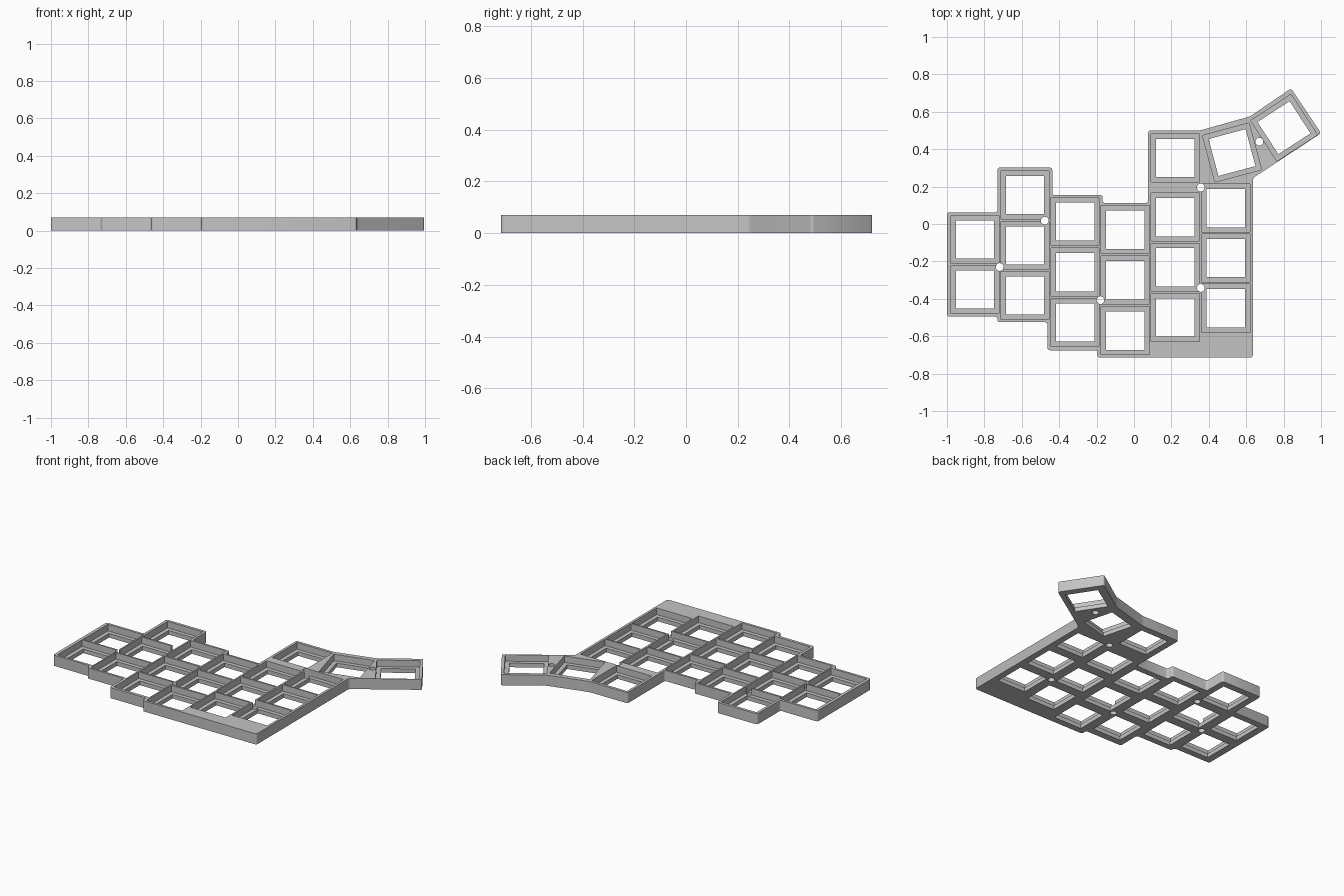
import bpy, bmesh, math
from mathutils import Matrix

if "Cube" in bpy.data.objects:
    bpy.data.objects.remove(bpy.data.objects["Cube"])

HEIGHT = 0.07      # full case height
LEDGE = 0.027      # thickness of the switch plate under each pocket
POCKET = 0.258     # key pocket side
HOLE = 0.205       # switch opening side

grey = bpy.data.materials.new("light grey")
grey.diffuse_color = (0.55, 0.55, 0.55, 1)
grey.use_nodes = True
grey.node_tree.nodes["Principled BSDF"].inputs["Base Color"].default_value = grey.diffuse_color


def make_object(name, bm):
    bmesh.ops.recalc_face_normals(bm, faces=bm.faces)
    mesh = bpy.data.meshes.new(name)
    bm.to_mesh(mesh)
    bm.free()
    mesh.materials.append(grey)
    ob = bpy.data.objects.new(name, mesh)
    bpy.context.collection.objects.link(ob)
    return ob


# Key positions: column x, then the y of every key in it
columns = [
    (-0.850, (-0.083, -0.350)),
    (-0.583, (0.155, -0.115, -0.382)),
    (-0.315, (0.013, -0.258, -0.527)),
    (-0.047, (-0.030, -0.300, -0.570)),
    (0.221, (0.353, 0.037, -0.232, -0.500)),
    (0.490, (0.085, -0.182, -0.450)),
]
keys = [(x, y, 0) for x, ys in columns for y in ys]
keys += [(0.524, 0.382, 15), (0.802, 0.515, 33)]   # angled thumb keys

screws = [(-0.477, 0.018), (-0.718, -0.230), (-0.180, -0.407),
          (0.357, 0.195), (0.357, -0.342), (0.670, 0.440)]

# Case body: stepped outline, extruded, with rounded vertical corners
outline = [
    (-1.0, 0.062), (-1.0, -0.495), (-0.73, -0.495), (-0.73, -0.525),
    (-0.463, -0.525), (-0.463, -0.675), (-0.195, -0.675), (-0.195, -0.715),
    (0.635, -0.715), (0.635, 0.245), (1.0, 0.485), (0.840, 0.725),
    (0.620, 0.575), (0.352, 0.50), (0.075, 0.50), (0.075, 0.112),
    (-0.168, 0.112), (-0.168, 0.155), (-0.437, 0.155), (-0.437, 0.302),
    (-0.73, 0.302), (-0.73, 0.062),
]
bm = bmesh.new()
base = bm.faces.new([bm.verts.new((x, y, 0)) for x, y in outline])
top = bmesh.ops.extrude_face_region(bm, geom=[base])
for v in top["geom"]:
    if isinstance(v, bmesh.types.BMVert):
        v.co.z = HEIGHT
upright = [e for e in bm.edges if abs(e.verts[0].co.z - e.verts[1].co.z) > 0.01]
bmesh.ops.bevel(bm, geom=upright, offset=0.013, segments=3, profile=0.5,
                affect='EDGES')
case = make_object("keyboard_case", bm)


def key_cutter(name, side, z0, z1):
    """One square block per key."""
    bm = bmesh.new()
    for x, y, angle in keys:
        m = (Matrix.Translation((x, y, (z0 + z1) / 2))
             @ Matrix.Rotation(math.radians(angle), 4, 'Z')
             @ Matrix.Diagonal((side, side, z1 - z0, 1)))
        bmesh.ops.create_cube(bm, size=1, matrix=m)
    return make_object(name, bm)


# Pockets, switch openings and screw holes
cutters = [key_cutter("pocket_cutter", POCKET, LEDGE, 0.2),
           key_cutter("opening_cutter", HOLE, -0.1, 0.15)]
bm = bmesh.new()
for x, y in screws:
    bmesh.ops.create_cone(bm, cap_ends=True, segments=16, radius1=0.021,
                          radius2=0.021, depth=0.5,
                          matrix=Matrix.Translation((x, y, 0)))
cutters.append(make_object("screw_cutter", bm))

for cutter in cutters:
    cutter.hide_render = True
    mod = case.modifiers.new(cutter.name, 'BOOLEAN')
    mod.operation = 'DIFFERENCE'
    mod.solver = 'EXACT'
    mod.object = cutter

# Apply the cuts and discard the cutters
bpy.context.view_layer.update()
cut = bpy.data.meshes.new_from_object(
    case.evaluated_get(bpy.context.evaluated_depsgraph_get()))
case.modifiers.clear()
case.data = cut
cut.materials.clear()
cut.materials.append(grey)
for p in cut.polygons:
    p.material_index = 0
for cutter in cutters:
    bpy.data.objects.remove(cutter)

# Smooth the rounded corners, keep the edges sharp
bpy.context.view_layer.objects.active = case
case.select_set(True)
bpy.ops.object.shade_smooth_by_angle(angle=math.radians(35))
